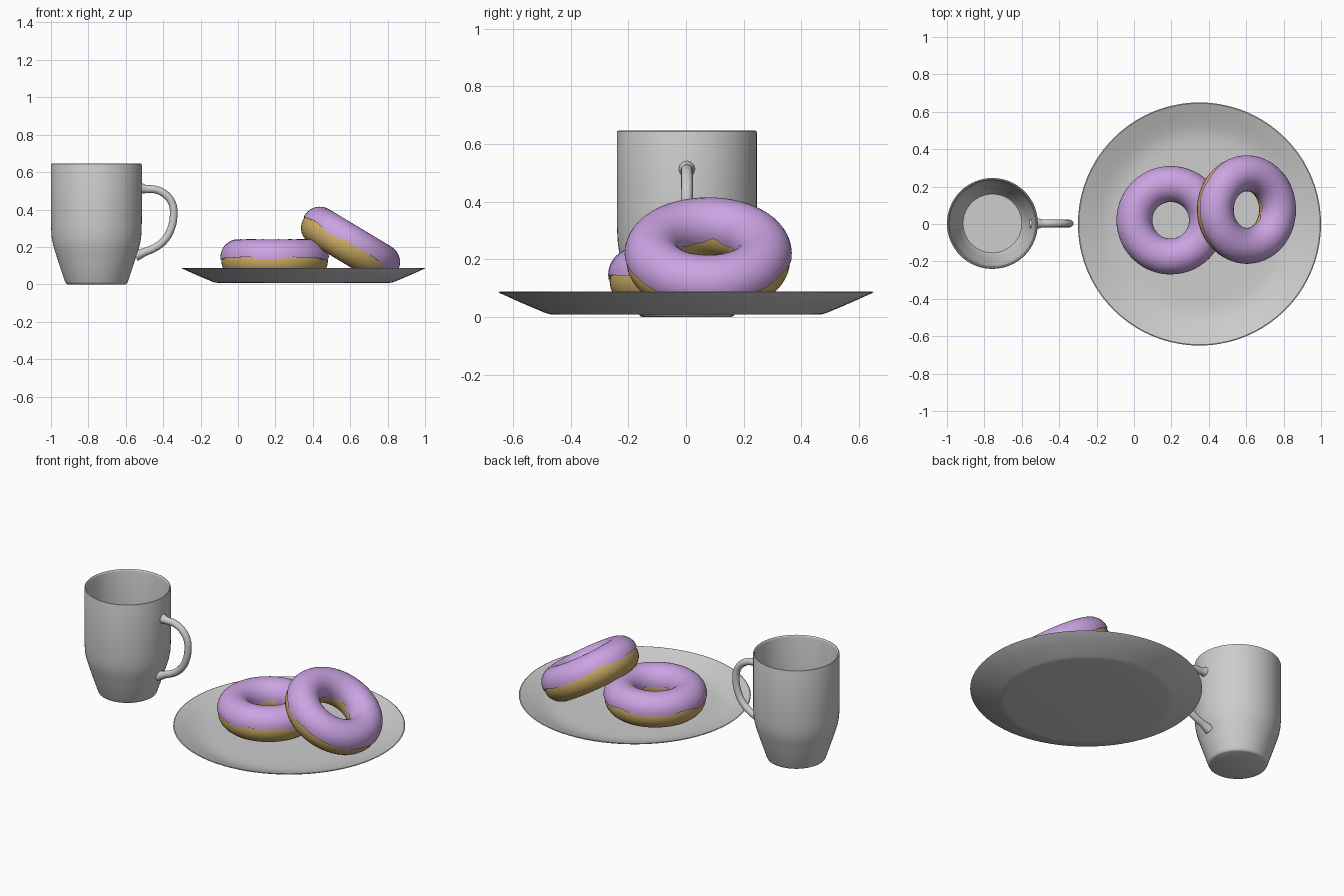
import bpy, bmesh, math

if "Cube" in bpy.data.objects:
    bpy.data.objects.remove(bpy.data.objects["Cube"])

TAU = 2 * math.pi


def material(name, rgb):
    m = bpy.data.materials.new(name)
    m.diffuse_color = (*rgb, 1)
    m.use_nodes = True
    m.node_tree.nodes["Principled BSDF"].inputs["Base Color"].default_value = m.diffuse_color
    return m


CERAMIC = material("pale ceramic", (0.61, 0.61, 0.61))
ICING = material("lavender icing", (0.60, 0.37, 0.77))
DOUGH = material("golden dough", (0.60, 0.41, 0.13))


def finish(obj, mat, angle=40):
    obj.data.materials.clear()
    obj.data.materials.append(mat)
    bpy.ops.object.select_all(action='DESELECT')
    obj.select_set(True)
    bpy.context.view_layer.objects.active = obj
    bpy.ops.object.shade_smooth_by_angle(angle=math.radians(angle))
    return obj


def from_bmesh(name, bm, mat, loc, angle=40):
    bmesh.ops.recalc_face_normals(bm, faces=bm.faces)
    me = bpy.data.meshes.new(name)
    bm.to_mesh(me)
    bm.free()
    obj = bpy.data.objects.new(name, me)
    bpy.context.collection.objects.link(obj)
    obj.location = loc
    return finish(obj, mat, angle)


def rings_mesh(name, rings, mat, loc, loop=False, caps=False, angle=40):
    """Bridge a list of equally long point rings."""
    bm = bmesh.new()
    vs = [[bm.verts.new(p) for p in ring] for ring in rings]
    n = len(vs[0])
    pairs = list(zip(vs, vs[1:])) + ([(vs[-1], vs[0])] if loop else [])
    for a, b in pairs:
        for i in range(n):
            j = (i + 1) % n
            bm.faces.new((a[i], a[j], b[j], b[i]))
    if caps:
        bm.faces.new(vs[0])
        bm.faces.new(vs[-1])
    return from_bmesh(name, bm, mat, loc, angle)


def lathe(name, profile, mat, loc, n=64):
    rings = [[(r * math.cos(TAU * i / n), r * math.sin(TAU * i / n), z)
              for i in range(n)] for r, z in profile]
    return rings_mesh(name, rings, mat, loc, caps=True)


# Mug body: outside from the foot up, over the lip, then down to the inner floor
lathe("mug_body", [
    (0.155, 0.0), (0.163, 0.004), (0.168, 0.014), (0.200, 0.11), (0.222, 0.178),
    (0.232, 0.212), (0.239, 0.25), (0.242, 0.30), (0.243, 0.36), (0.243, 0.637),
    (0.241, 0.644), (0.237, 0.646), (0.233, 0.643), (0.231, 0.635),
    (0.231, 0.36), (0.230, 0.30), (0.227, 0.25), (0.220, 0.212), (0.210, 0.178),
    (0.188, 0.11), (0.163, 0.03), (0.157, 0.022)], CERAMIC, (-0.757, 0.003, 0))

# Mug handle: smooth tube, flared where it joins the body
path = [(-0.522, 0.513, 1.45), (-0.49, 0.509, 1.05), (-0.44, 0.506, 1), (-0.385, 0.478, 1),
        (-0.351, 0.43, 1), (-0.344, 0.375, 1), (-0.357, 0.30, 1), (-0.39, 0.24, 1),
        (-0.44, 0.198, 1), (-0.50, 0.172, 1.05), (-0.548, 0.152, 1.45)]
curve = bpy.data.curves.new("mug_handle", 'CURVE')
curve.dimensions = '3D'
curve.bevel_depth = 0.0205
curve.bevel_resolution = 4
curve.resolution_u = 5
curve.use_fill_caps = True
spline = curve.splines.new('BEZIER')
spline.bezier_points.add(len(path) - 1)
for bp, (x, z, r) in zip(spline.bezier_points, path):
    bp.co = (x, 0.003, z)
    bp.radius = r
    bp.handle_left_type = bp.handle_right_type = 'AUTO'
handle = bpy.data.objects.new("mug_handle", curve)
bpy.context.collection.objects.link(handle)
bpy.ops.object.select_all(action='DESELECT')
handle.select_set(True)
bpy.context.view_layer.objects.active = handle
bpy.ops.object.convert(target='MESH')
finish(bpy.context.view_layer.objects.active, CERAMIC)

# Plate: flat base, sloping rim, shallow dished top
lathe("plate", [
    (0.46, 0.008), (0.475, 0.010), (0.49, 0.015), (0.57, 0.049), (0.646, 0.083),
    (0.65, 0.086), (0.645, 0.088), (0.58, 0.063), (0.53, 0.044), (0.49, 0.033),
    (0.45, 0.028), (0.40, 0.027)], CERAMIC, (0.35, 0, 0), 80)


# Doughnuts: ring of dough with a wavy-edged icing cap
R, SEG = 0.194, 56


def tube_point(u, v, r, dz=0):
    d = R + r * math.cos(v)
    return (d * math.cos(u), d * math.sin(u), r * math.sin(v) + dz)


def doughnut(name, loc, tilt, phase):
    us = [TAU * i / SEG for i in range(SEG)]
    dough = rings_mesh(name + "_dough",
                       [[tube_point(u, TAU * k / 24, 0.091, -0.02) for u in us]
                        for k in range(24)], DOUGH, loc, loop=True)

    def wave(u):
        return math.radians(4 * math.sin(5 * u + phase) + 2.5 * math.sin(9 * u + 2 * phase))

    steps = 18
    rings = []
    for k in range(-1, steps + 2):
        t = min(max(k / steps, 0), 1)
        r = 0.096 if k == steps * t else 0.080   # end rings tuck under the lip
        ring = []
        for u in us:
            lo = math.radians(-3) + wave(u)
            hi = math.radians(185) + wave(u + 1.3)
            ring.append(tube_point(u, lo + (hi - lo) * t, r))
        rings.append(ring)
    icing = rings_mesh(name + "_icing", rings, ICING, loc)
    for o in (dough, icing):
        o.rotation_euler = (0, tilt, 0)


doughnut("flat_doughnut", (0.196, 0.02, 0.145), 0, 0.6)
doughnut("leaning_doughnut", (0.604, 0.077, 0.219), math.radians(31), 2.1)
